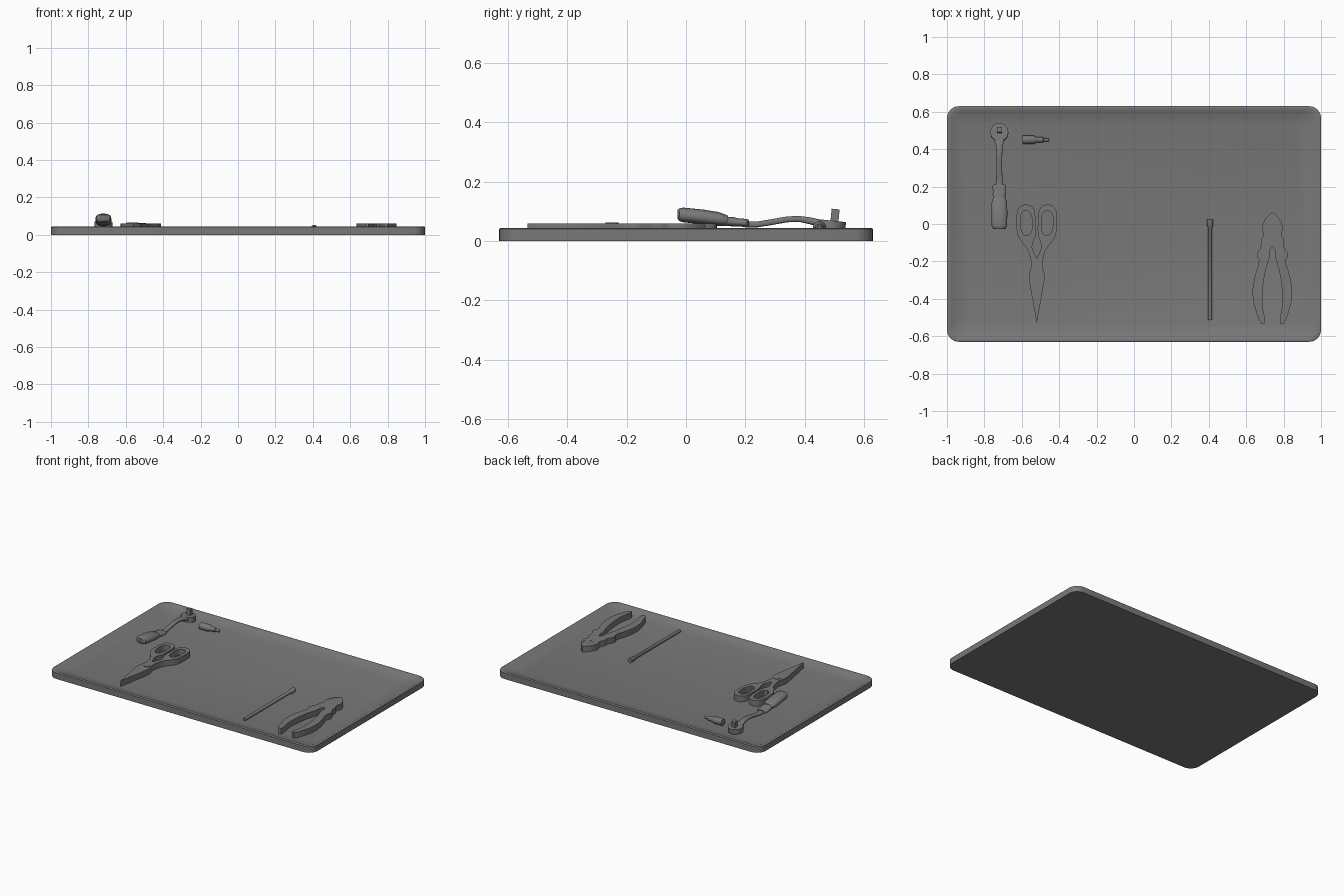
import bpy, bmesh, math
from mathutils import Vector

if "Cube" in bpy.data.objects:
    bpy.data.objects.remove(bpy.data.objects["Cube"])

grey = bpy.data.materials.new("dark_grey")
grey.diffuse_color = (0.19, 0.19, 0.19, 1)
grey.use_nodes = True
grey.node_tree.nodes["Principled BSDF"].inputs["Base Color"].default_value = grey.diffuse_color
FLOOR = 0.021


def finish(ob, angle=35):
    ob.data.materials.clear()
    ob.data.materials.append(grey)
    bpy.ops.object.select_all(action='DESELECT')
    ob.select_set(True)
    bpy.context.view_layer.objects.active = ob
    bpy.ops.object.shade_smooth_by_angle(angle=math.radians(angle))
    return ob


def skin(name, rings, angle=35):
    """Skin a list of equal-length point rings and cap both ends."""
    bm = bmesh.new()
    vs = [[bm.verts.new(p) for p in r] for r in rings]
    n = len(vs[0])
    for a, b in zip(vs, vs[1:]):
        for i in range(n):
            bm.faces.new((a[i], a[(i + 1) % n], b[(i + 1) % n], b[i]))
    bm.faces.new(vs[0][::-1])
    bm.faces.new(vs[-1])
    bmesh.ops.recalc_face_normals(bm, faces=bm.faces)
    me = bpy.data.meshes.new(name)
    bm.to_mesh(me)
    bm.free()
    ob = bpy.data.objects.new(name, me)
    bpy.context.collection.objects.link(ob)
    return finish(ob, angle)


def rod(name, sections, axis='y', at=0.0, n=20, power=1.0):
    """Loft ellipses given as (position, z, half width, half height)."""
    rings = []
    for s, z, w, h in sections:
        ring = []
        for i in range(n):
            t = math.tau * (i + 0.5) / n
            c, d = math.cos(t), math.sin(t)
            c = math.copysign(abs(c) ** power, c)
            d = math.copysign(abs(d) ** power, d)
            p = (at + w * c, s, z + h * d) if axis == 'y' else (s, at + w * c, z + h * d)
            ring.append(p)
        rings.append(ring)
    return skin(name, rings)


def soften(pts):
    """Round every corner that is off the centre line."""
    out = []
    for i, p in enumerate(pts):
        p, a, b = Vector(p), Vector(pts[i - 1]), Vector(pts[(i + 1) % len(pts)])
        out += [p] if p.x == 0 else [p.lerp(a, .22), p.lerp(b, .22)]
    return out


def mirrored(half):
    return half + [(-x, y) for x, y in reversed(half) if x != 0]


def plate(name, outlines, x, z0, z1):
    """Extruded flat outline; the inner outlines become holes."""
    cu = bpy.data.curves.new(name, 'CURVE')
    cu.dimensions, cu.fill_mode, cu.extrude = '2D', 'BOTH', (z1 - z0) / 2
    for pts in outlines:
        sp = cu.splines.new('POLY')
        sp.points.add(len(pts) - 1)
        for q, p in zip(sp.points, pts):
            q.co = (p[0], p[1], 0, 1)
        sp.use_cyclic_u = True
    ob = bpy.data.objects.new(name, cu)
    ob.location = (x, 0, (z0 + z1) / 2)
    bpy.context.collection.objects.link(ob)
    bpy.ops.object.select_all(action='DESELECT')
    ob.select_set(True)
    bpy.context.view_layer.objects.active = ob
    bpy.ops.object.convert(target='MESH')
    return finish(bpy.context.view_layer.objects.active)


# Shallow dished tray with rounded corners
def rounded(inset, z, r=0.065, steps=8):
    ring = []
    for k, (sx, sy) in enumerate([(1, 1), (-1, 1), (-1, -1), (1, -1)]):
        for i in range(steps + 1):
            a = math.pi / 2 * (k + i / steps)
            ring.append((sx * (1 - inset - r) + r * math.cos(a),
                         sy * (0.63 - inset - r) + r * math.sin(a), z))
    return ring


skin("tray", [rounded(0, 0), rounded(0, .041), rounded(.004, .044),
              rounded(.014, .044), rounded(.03, .036), rounded(.09, FLOOR)])

# Scissors: outline, finger holes and pivot
half = [(0, -.53), (.04, -.31), (.043, -.27), (.03, -.23), (.03, -.2), (.045, -.14),
        (.085, -.09), (.107, -.05), (.109, .06), (.09, .097), (.062, .105),
        (.03, .1), (.008, .07), (.004, -.06), (.022, -.1), (.026, -.13), (0, -.185)]
hole = [(.027, -.05), (.024, .04), (.042, .07), (.073, .07), (.088, .045), (.086, -.03), (.062, -.066)]
plate("scissors", [soften(mirrored(half)), soften(hole),
                   soften([(-x, y) for x, y in hole])], -.52, FLOOR - .001, .060)
bpy.ops.mesh.primitive_cylinder_add(vertices=24, radius=.022, depth=.02, location=(-.515, -.25, .053))
bpy.context.object.name = "scissors_pivot"
finish(bpy.context.object)

# Pliers: body with a hollow in the jaws
half = [(0, .065), (.03, .04), (.053, 0), (.055, -.03), (.045, -.06), (.06, -.08),
        (.06, -.12), (.087, -.165), (.068, -.2), (.095, -.28), (.108, -.36), (.1, -.43),
        (.065, -.535), (.035, -.53), (.055, -.43), (.052, -.35), (.04, -.26),
        (.012, -.17), (.015, -.14), (0, -.122)]
jaw = soften(mirrored([(0, .055), (.025, .035), (.038, 0), (.035, -.022), (0, -.036)]))
plate("pliers", [soften(mirrored(half)), jaw], .74, FLOOR - .001, .060)
skin("jaw_hollow", [[(.74 + x, y, .059) for x, y in jaw],
                    [(.74 + x * .08, y * .9, .035) for x, y in jaw]])

# Slim extension bar with a thicker head
rod("extension_bar", [(-.512, .037, .011, .011), (-.02, .037, .011, .011),
                      (-.012, .037, .016, .016), (.025, .037, .016, .016)], at=.407)

# Socket bit lying sideways
rod("socket_bit", [(-.597, .044, .023, .023), (-.535, .044, .023, .023),
                   (-.525, .044, .016, .016), (-.487, .044, .014, .014),
                   (-.482, .044, .009, .009), (-.455, .044, .008, .008)], axis='x', at=.45)

# Ratchet wrench: handle, collar, arched shaft, round head and drive post
X = -.72
rod("ratchet_handle", [(-.028, .090, .026, .016), (-.022, .089, .036, .022),
                       (-.008, .088, .042, .025), (.06, .081, .043, .025),
                       (.11, .074, .042, .024), (.132, .070, .036, .020),
                       (.142, .069, .031, .016)], at=X, n=24, power=.85)
rod("ratchet_collar", [(.135, .067, .031, .015), (.15, .066, .033, .016),
                       (.16, .065, .037, .016), (.175, .063, .033, .014),
                       (.19, .062, .037, .014), (.206, .061, .035, .013),
                       (.212, .060, .026, .011)], at=X, n=24, power=.8)
rod("ratchet_shaft", [(.2, .056, .021, .011), (.24, .056, .017, .010),
                      (.29, .064, .015, .010), (.34, .073, .015, .010),
                      (.38, .075, .016, .010), (.42, .068, .019, .012),
                      (.45, .060, .029, .013), (.48, .054, .034, .013)], at=X, n=16, power=.6)
bpy.ops.mesh.primitive_cylinder_add(vertices=32, radius=.048, depth=.034, location=(X, .49, .052),
                                    rotation=(math.radians(-6), 0, 0))
bpy.context.object.name = "ratchet_head"
finish(bpy.context.object)
bpy.ops.mesh.primitive_cube_add(size=1, location=(X, .502, .083), rotation=(math.radians(-6), 0, 0))
bpy.context.object.name = "drive_post"
bpy.context.object.scale = (.027, .027, .05)
finish(bpy.context.object)
